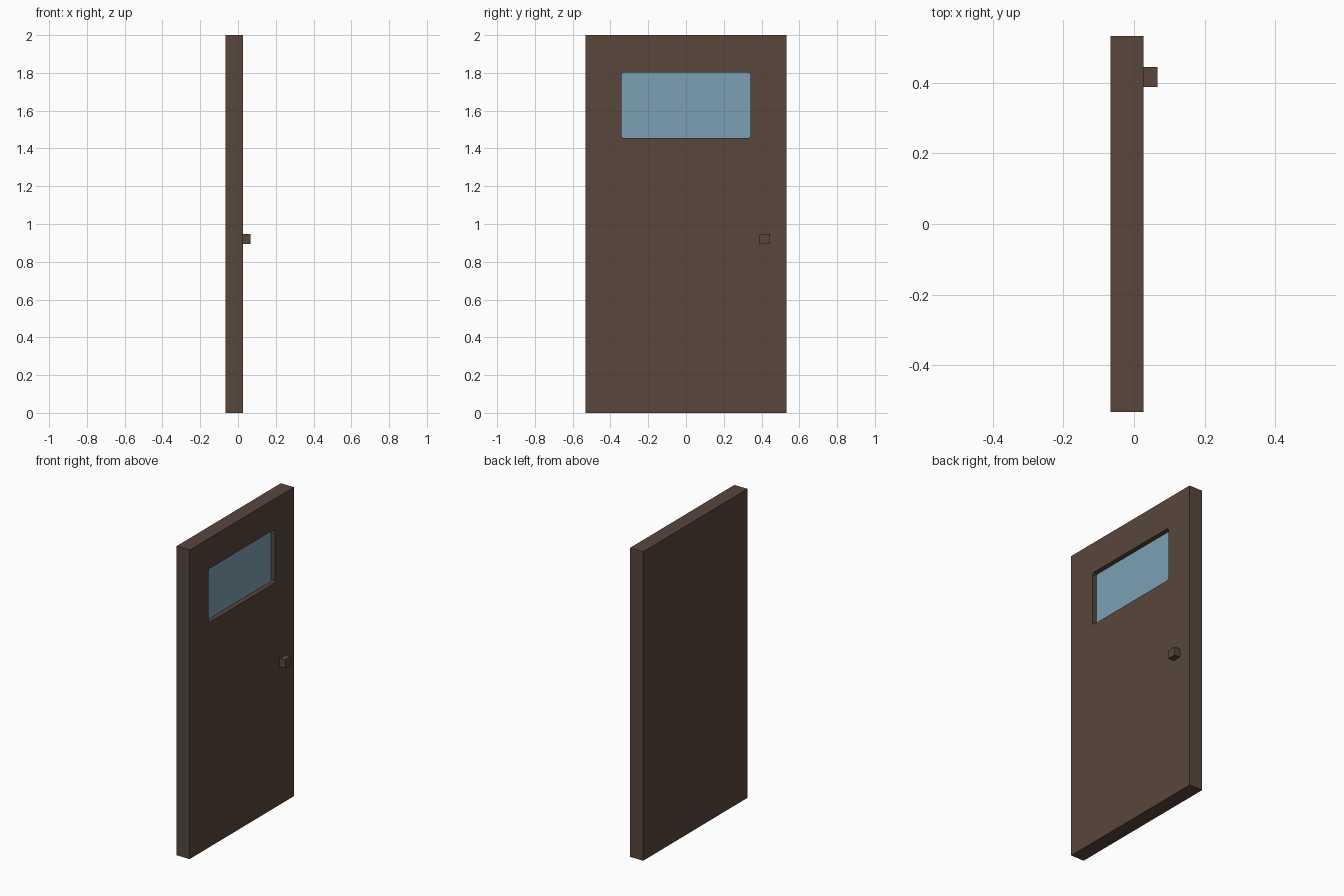
import bpy, bmesh

if "Cube" in bpy.data.objects:
    bpy.data.objects.remove(bpy.data.objects["Cube"])


def material(name, rgb):
    # sRGB 0-255 to linear diffuse colour
    lin = [((c / 255 + 0.055) / 1.055) ** 2.4 for c in rgb]
    m = bpy.data.materials.new(name)
    m.diffuse_color = (*lin, 1)
    m.use_nodes = True
    m.node_tree.nodes["Principled BSDF"].inputs["Base Color"].default_value = m.diffuse_color
    return m


def box(name, lo, hi, mat):
    bpy.ops.mesh.primitive_cube_add(size=1, location=[(a + b) / 2 for a, b in zip(lo, hi)])
    ob = bpy.context.object
    ob.name = name
    ob.scale = [b - a for a, b in zip(lo, hi)]
    bpy.ops.object.transform_apply(location=True, rotation=False, scale=True)
    ob.data.materials.append(mat)
    return ob


wood = material("dark brown wood", (88, 70, 60))
glass = material("blue glass", (124, 160, 180))

FRONT, DEPTH = 0.027, 0.03

# Door slab
door = box("door", (-0.067, -0.533, 0), (FRONT, 0.533, 2), wood)
door.data.materials.append(glass)

# Window recess, with slightly clipped corners, cut into one side only
cutter = box("window_cutter", (FRONT - DEPTH, -0.341, 1.455), (FRONT + 0.1, 0.341, 1.802), wood)
bm = bmesh.new()
bm.from_mesh(cutter.data)
corners = [e for e in bm.edges if abs(e.verts[0].co.x - e.verts[1].co.x) > 0.01]
bmesh.ops.bevel(bm, geom=corners, offset=0.01, segments=1, affect='EDGES')
bm.to_mesh(cutter.data)
bm.free()

mod = door.modifiers.new("recess", 'BOOLEAN')
mod.operation, mod.solver, mod.object = 'DIFFERENCE', 'EXACT', cutter
bpy.context.view_layer.objects.active = door
bpy.ops.object.modifier_apply(modifier=mod.name)
bpy.data.objects.remove(cutter)

# Glass pane: the floor of the recess
for f in door.data.polygons:
    f.material_index = int(f.normal.x > 0.9 and f.center.x < FRONT - 0.01)

# Square knob
box("knob", (FRONT, 0.388, 0.893), (0.067, 0.445, 0.948), wood)
